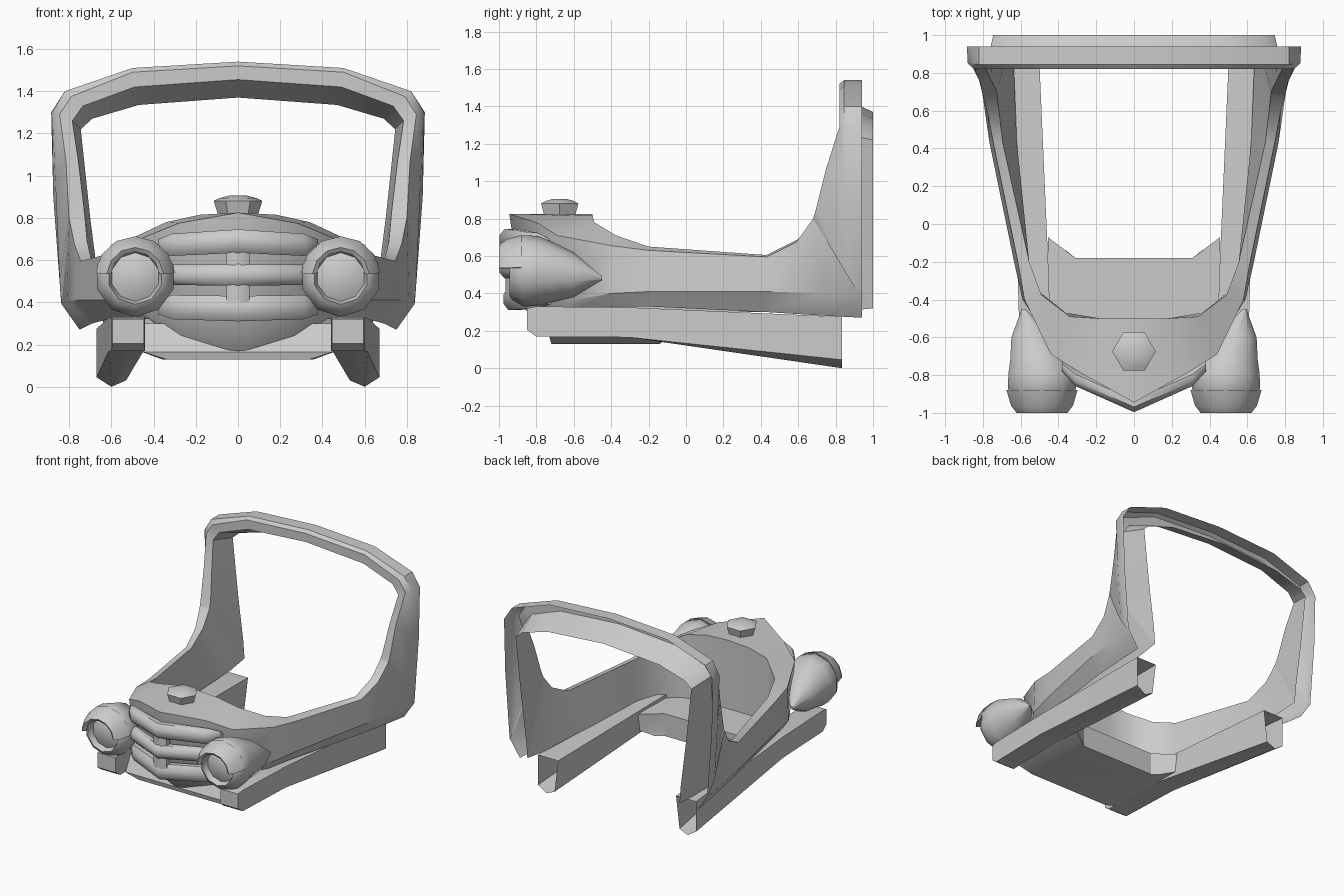
import bpy, math

if "Cube" in bpy.data.objects:
    bpy.data.objects.remove(bpy.data.objects["Cube"])


def add_mesh(name, verts, faces, mirror=False, angle=35):
    me = bpy.data.meshes.new(name)
    me.from_pydata(verts, [], faces)
    ob = bpy.data.objects.new(name, me)
    bpy.context.collection.objects.link(ob)
    bpy.ops.object.select_all(action='DESELECT')
    ob.select_set(True)
    bpy.context.view_layer.objects.active = ob
    bpy.ops.object.mode_set(mode='EDIT')
    bpy.ops.mesh.select_all(action='SELECT')
    bpy.ops.mesh.normals_make_consistent(inside=False)
    bpy.ops.object.mode_set(mode='OBJECT')
    bpy.ops.object.shade_smooth_by_angle(angle=math.radians(angle))
    if mirror:
        m = ob.modifiers.new("mirror", 'MIRROR')
        m.merge_threshold = 0.001
    return ob


def loft(name, rings, closed=True, caps=(True, True), **kw):
    """Skin a row of cross-sections that share one point count."""
    n = len(rings[0])
    verts = [p for r in rings for p in r]
    faces = []
    for i in range(len(rings) - 1):
        for j in range(n if closed else n - 1):
            k = (j + 1) % n
            faces.append((i*n + j, i*n + k, (i+1)*n + k, (i+1)*n + j))
    if caps[0]:
        faces.append(tuple(range(n)))
    if caps[1]:
        faces.append(tuple(range((len(rings)-1)*n, len(rings)*n)))
    return add_mesh(name, verts, faces, **kw)


# Body tub: sections from nose to door post
# (turned-under edge, lower side, outer crest, inner crest, inner bottom)
post = [(.75, .94, .27), (.835, .93, .39), (.80, .68, .80), (.725, .69, .80), (.645, 1.0, .32)]
tub = [
    [(0, -.74, .17), (0, -.87, .33), (0, -.945, .825), (0, -.5, .825), (0, -.5, .30)],
    [(.25, -.66, .19), (.30, -.74, .33), (.28, -.79, .775), (.18, -.5, .815), (.2, -.5, .30)],
    [(.42, -.58, .32), (.45, -.62, .36), (.44, -.69, .71), (.34, -.49, .78), (.36, -.47, .30)],
    [(.54, -.4, .33), (.59, -.4, .40), (.58, -.4, .655), (.49, -.375, .71), (.50, -.36, .30)],
    [(.58, -.2, .33), (.635, -.2, .41), (.615, -.2, .63), (.555, -.2, .65), (.56, -.2, .30)],
    [(.69, .43, .30), (.765, .43, .41), (.745, .43, .595), (.695, .43, .605), (.62, .43, .30)],
    [(.73, .75, .28), (.81, .74, .40), (.775, .59, .675), (.715, .60, .69), (.635, .8, .30)],
    post,
]
loft("body_tub", tub, closed=False, caps=(False, False), mirror=True)

# Window frame: rises from the door posts and crosses over the top
frame = [
    post,
    [(.838, .94, .40), (.845, .86, .50), (.803, .695, .85), (.73, .71, .85), (.655, 1.0, .45)],
    [(.875, .94, .90), (.865, .85, .96), (.815, .75, 1.07), (.755, .76, 1.06), (.70, 1.0, .80)],
    [(.885, .94, 1.30), (.88, .85, 1.30), (.845, .82, 1.29), (.785, .82, 1.26), (.745, 1.0, 1.22)],
    [(.82, .94, 1.40), (.82, .845, 1.40), (.79, .82, 1.375), (.735, .82, 1.33), (.69, 1.0, 1.27)],
    [(.5, .94, 1.51), (.5, .845, 1.51), (.5, .82, 1.49), (.49, .82, 1.42), (.47, 1.0, 1.335)],
    [(0, .94, 1.54), (0, .845, 1.54), (0, .82, 1.52), (0, .82, 1.455), (0, 1.0, 1.37)],
]
loft("window_frame", frame, closed=False, caps=(False, False), mirror=True)


# Grille bars: V-shaped sweeps with tapered ends
def grille_bar(name, width, z, half, y_mid, drop):
    path = [(0, y_mid, z, 1), (width*.82, y_mid + width*.36, z - drop*.7, .95),
            (width, y_mid + width*.52, z - drop, .6)]
    path = [(-x, y, c, s) for x, y, c, s in path[:0:-1]] + path
    rings = []
    for x, y, c, s in path:
        rings.append([(x, y + .05*s*math.cos(a), c + half*s*math.sin(a))
                      for a in (math.pi*(k + .5)/4 for k in range(8))])
    loft(name, rings, angle=50)


grille_bar("grille_bar_top", .38, .69, .06, -.95, .025)
grille_bar("grille_bar_middle", .37, .53, .055, -.95, 0)
grille_bar("grille_bar_bottom", .38, .37, .065, -.93, -.01)

# Grille spacers between the bars
for label, z in (("upper", .61), ("lower", .45)):
    r = [(-.055, -.90), (-.055, -.945), (-.02, -.965), (.02, -.965), (.055, -.945), (.055, -.90)]
    loft("grille_spacer_" + label, [[(x, y, z + d) for x, y in r] for d in (-.05, .05)])


# Headlights: ten-sided pods, recessed lens and half-ring eyelid
def circle(cx, y, cz, r, n=10, start=0.0, sweep=2*math.pi, ends=False):
    d = n - 1 if ends else n
    return [(cx + r*math.cos(start + sweep*k/d), y, cz + r*math.sin(start + sweep*k/d))
            for k in range(n)]


pod = [(.585, -.45, .48, .01), (.535, -.60, .50, .12), (.50, -.72, .515, .163),
       (.487, -.79, .52, .187), (.487, -.87, .52, .19), (.487, -.93, .52, .155),
       (.487, -.945, .52, .13), (.487, -.90, .52, .115), (.487, -.925, .52, .06)]
loft("headlight", [circle(*p, start=math.pi/10) for p in pod], mirror=True, angle=40)

lid = [(.188, -.88), (.165, -.96), (.135, -1.0), (.115, -.985), (.115, -.90)]
arcs = [circle(.487, y, .525, r, 7, math.radians(4), math.radians(172), True) for r, y in lid]
loft("headlight_eyelid", [list(s) for s in zip(*arcs)], mirror=True)

# Filler cap on the hood: six-sided with a domed top
cap = [(.80, .09), (.88, .115), (.893, .09), (.905, .045)]
loft("hood_cap", [[(r*math.cos(k*math.pi/3), -.675 + r*math.sin(k*math.pi/3), z)
                   for k in range(6)] for z, r in cap], angle=40)

# Chassis rails: spread and drop toward the open rear end
rail = [
    (-.85, .445, .595, .32, .205),
    (-.80, .44, .60, .33, .17),
    (-.30, .45, .615, .325, .165),
    (.835, .50, .67, .275, .03),
]
rings = []
for i, (y, x0, x1, top, low) in enumerate(rail):
    dip = .03 if i == 3 else 0
    rings.append([(x0, y, top), (x1, y, top), (x1, y, low + dip*.5),
                  ((x0 + x1)/2 + dip*.5, y, low - dip), (x0 + dip, y, low)])
loft("chassis_rail", rings, caps=(True, False), mirror=True, angle=30)

# Front crossmember: shallow pan joining the rails under the dash
pan = [(.30, .455, -.07, .455, -.66), (.165, .455, -.09, .45, -.73), (.13, .36, -.14, .34, -.72)]
rings = []
for z, xr, yr, xf, yf in pan:
    half = [(.31, -.18), (xr, yr), (xf, yf)]
    rings.append([(x, y, z) for x, y in half] + [(-x, y, z) for x, y in half[::-1]])
loft("front_crossmember", rings, angle=25)
